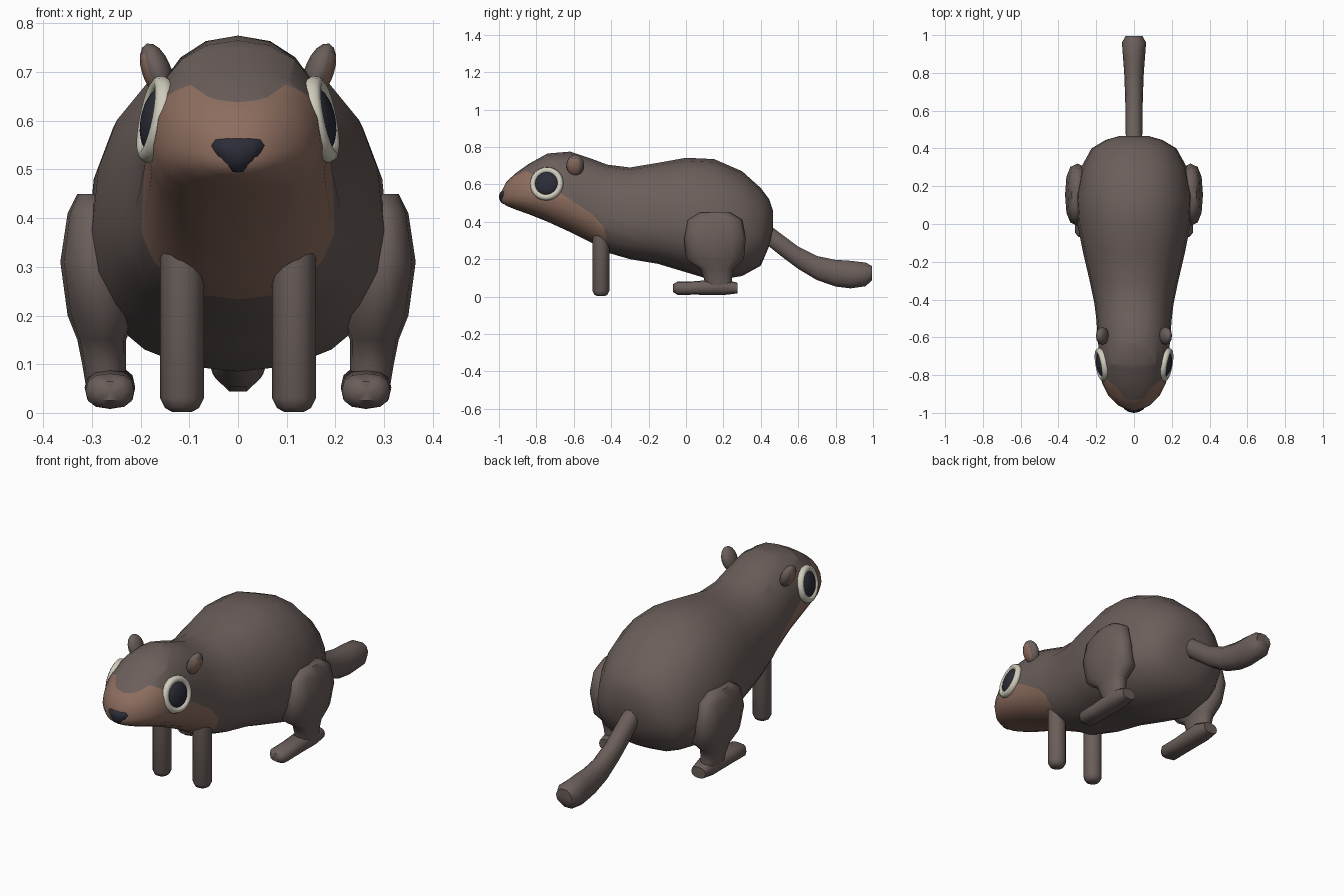
import bpy
import bmesh
from math import cos, sin, pi, radians, copysign
from mathutils import Vector, Matrix

default_cube = bpy.data.objects.get("Cube")
if default_cube:
    bpy.data.objects.remove(default_cube)


def material(name, red, green, blue):
    mat = bpy.data.materials.new(name)
    mat.use_nodes = True
    color = (red, green, blue, 1)
    mat.diffuse_color = color
    shader = mat.node_tree.nodes["Principled BSDF"]
    shader.inputs["Base Color"].default_value = color
    shader.inputs["Roughness"].default_value = 0.8
    return mat


fur = material("dark fur", 0.145, 0.112, 0.102)
tan = material("tan fur", 0.27, 0.155, 0.115)
ivory = material("ivory", 0.62, 0.6, 0.5)
black = material("blue black", 0.025, 0.025, 0.04)
parts = []


def finish(name, bm, *mats):
    bmesh.ops.recalc_face_normals(bm, faces=bm.faces)
    mesh = bpy.data.meshes.new(name)
    bm.to_mesh(mesh)
    bm.free()
    for mat in mats:
        mesh.materials.append(mat)
    obj = bpy.data.objects.new(name, mesh)
    bpy.context.collection.objects.link(obj)
    parts.append(obj)
    return obj


def ring(center, side, up, down, count, power=1.0):
    """Rounded outline around a centre; up and down are separate extents."""
    points = []
    for i in range(count):
        angle = 2 * pi * i / count
        c, s = cos(angle), sin(angle)
        c = copysign(abs(c) ** power, c)
        s = copysign(abs(s) ** power, s)
        points.append(Vector(center) + c * Vector(side) + s * Vector(up if s > 0 else down))
    return points


def loft(rings):
    bm = bmesh.new()
    loops = [[bm.verts.new(p) for p in points] for points in rings]
    count = len(loops[0])
    for a, b in zip(loops, loops[1:]):
        for i in range(count):
            j = (i + 1) % count
            bm.faces.new((a[i], a[j], b[j], b[i]))
    # close both ends with fans
    for loop in (loops[0], loops[-1]):
        middle = bm.verts.new(sum((v.co for v in loop), Vector()) / count)
        for i in range(count):
            bm.faces.new((loop[i], loop[(i + 1) % count], middle))
    return bm


def side_loft(rows, count, belly=0.5, power=1.0):
    """Rows of y, top, bottom, half width on the centre plane."""
    rings = []
    for y, top, bottom, width in rows:
        z = bottom + belly * (top - bottom)
        rings.append(ring((0, y, z), (width, 0, 0), (0, 0, top - z), (0, 0, z - bottom), count, power))
    return loft(rings)


def ball(radii, matrix, segments=16, rows=10):
    bm = bmesh.new()
    bmesh.ops.create_uvsphere(bm, u_segments=segments, v_segments=rows, radius=1)
    bmesh.ops.scale(bm, vec=radii, verts=bm.verts)
    bm.transform(matrix)
    return bm


# Body and head in one skin
body_rows = [
    (-0.985, 0.565, 0.505, 0.035), (-0.96, 0.615, 0.485, 0.085),
    (-0.91, 0.66, 0.465, 0.135), (-0.84, 0.71, 0.44, 0.17),
    (-0.74, 0.765, 0.4, 0.185), (-0.62, 0.775, 0.345, 0.19),
    (-0.5, 0.735, 0.285, 0.2), (-0.42, 0.705, 0.235, 0.21),
    (-0.3, 0.69, 0.2, 0.235), (-0.15, 0.715, 0.175, 0.27),
    (0, 0.742, 0.13, 0.3), (0.15, 0.735, 0.085, 0.31),
    (0.3, 0.67, 0.11, 0.28), (0.4, 0.58, 0.165, 0.225),
    (0.445, 0.52, 0.27, 0.15), (0.465, 0.46, 0.36, 0.08),
]
bm = side_loft(body_rows, 20, belly=0.4, power=0.9)

# Tan muzzle and bib: cut along straight lines, colour what lies below them all
lines = [((-0.93, 0.64), (-0.82, 0.69)), ((-0.82, 0.65), (-0.5, 0.44)),
         ((-0.5, 0.44), (-0.44, 0.37)), ((-0.44, 0.37), (-0.415, 0.24))]
cuts = []
for (y0, z0), (y1, z1) in lines:
    point, normal = Vector((0, y0, z0)), Vector((0, z0 - z1, y1 - y0)).normalized()
    cuts.append((point, normal))
    bmesh.ops.bisect_plane(bm, geom=bm.verts[:] + bm.edges[:] + bm.faces[:],
                           plane_co=point, plane_no=normal)
for face in bm.faces:
    middle = face.calc_center_median()
    face.material_index = int(all((middle - p).dot(n) < 0 for p, n in cuts))
finish("body", bm, fur, tan)

# Tail
tail_rows = [
    (0.4, 0.42, 0.3, 0.04), (0.5, 0.345, 0.22, 0.045), (0.6, 0.27, 0.145, 0.045),
    (0.7, 0.22, 0.085, 0.048), (0.8, 0.2, 0.05, 0.052), (0.88, 0.195, 0.04, 0.058),
    (0.96, 0.185, 0.052, 0.064), (0.995, 0.165, 0.085, 0.045),
]
finish("tail", side_loft(tail_rows, 10), fur)

# Nose, narrowing to a point below
bm = ball((0.052, 0.035, 0.043), Matrix.Identity(4), 12, 8)
for v in bm.verts:
    if v.co.z < 0:
        v.co.x *= 1 + v.co.z * 9
    else:
        v.co.x *= 1 + v.co.z * 14
        v.co.z *= 0.85
bmesh.ops.translate(bm, vec=(0, -0.965, 0.535), verts=bm.verts)
finish("nose", bm, black)

thigh_rows = [  # z, x, y, half width, half length
    (0.45, 0.3, 0.155, 0.03, 0.08), (0.41, 0.3, 0.155, 0.05, 0.145),
    (0.31, 0.3, 0.155, 0.065, 0.165), (0.2, 0.28, 0.155, 0.07, 0.155),
    (0.15, 0.28, 0.165, 0.05, 0.09), (0.1, 0.275, 0.17, 0.045, 0.075),
    (0.04, 0.27, 0.18, 0.04, 0.07),
]
foot_rows = [  # y, z, half width, half height
    (-0.07, 0.045, 0.03, 0.02), (-0.045, 0.045, 0.05, 0.036),
    (0.05, 0.046, 0.05, 0.036), (0.2, 0.052, 0.052, 0.044), (0.275, 0.045, 0.04, 0.028),
]

for name, s in (("left", 1), ("right", -1)):
    # Front leg with rounded tip
    rings = [ring((s * 0.115, -0.455, z), (r, 0, 0), (0, r, 0), (0, r, 0), 12)
             for z, r in ((0.36, 0.045), (0.03, 0.045), (0.01, 0.035), (0.002, 0.02))]
    finish(name + "_front_leg", loft(rings), fur)

    # Hind leg and foot
    rings = [ring((s * x, y, z), (w, 0, 0), (0, d, 0), (0, d, 0), 12, 0.8)
             for z, x, y, w, d in thigh_rows]
    finish(name + "_hind_leg", loft(rings), fur)
    rings = [ring((s * 0.263, y, z), (w, 0, 0), (0, 0, h), (0, 0, h), 12, 0.8)
             for y, z, w, h in foot_rows]
    finish(name + "_hind_foot", loft(rings), fur)

    # Ear with tan hollow facing outwards
    tilt = Matrix.Rotation(s * radians(20), 4, "Y")
    bm = ball((0.03, 0.048, 0.06), Matrix.Translation((s * 0.167, -0.592, 0.702)) @ tilt, 12, 8)
    bm.normal_update()
    inside = Vector((s * 0.9, -0.25, -0.35)).normalized()
    for face in bm.faces:
        face.material_index = int(face.normal.dot(inside) > 0.8)
    finish(name + "_ear", bm, fur, tan)

    # Eye: pale rim around a domed pupil
    facing = Vector((s, -0.18, 0.2)).normalized()
    pose = Matrix.Translation((s * 0.17, -0.745, 0.603)) @ facing.to_track_quat("Z", "Y").to_matrix().to_4x4()
    rim = bmesh.new()
    steps, sides = 24, 8
    grid = []
    for i in range(steps):
        spin = Matrix.Rotation(2 * pi * i / steps, 4, "Z")
        outline = ring((0.074, 0, 0), (0.017, 0, 0), (0, 0, 0.02), (0, 0, 0.02), sides)
        grid.append([rim.verts.new(pose @ spin @ p) for p in outline])
    for i in range(steps):
        a, b = grid[i], grid[(i + 1) % steps]
        for j in range(sides):
            k = (j + 1) % sides
            rim.faces.new((a[j], a[k], b[k], b[j]))
    finish(name + "_eye_rim", rim, ivory)
    finish(name + "_pupil", ball((0.066, 0.066, 0.028), pose, 24, 10), black)

# Smooth shading throughout
bpy.ops.object.select_all(action="DESELECT")
for obj in parts:
    obj.select_set(True)
bpy.context.view_layer.objects.active = parts[0]
bpy.ops.object.shade_smooth_by_angle(angle=radians(55))
